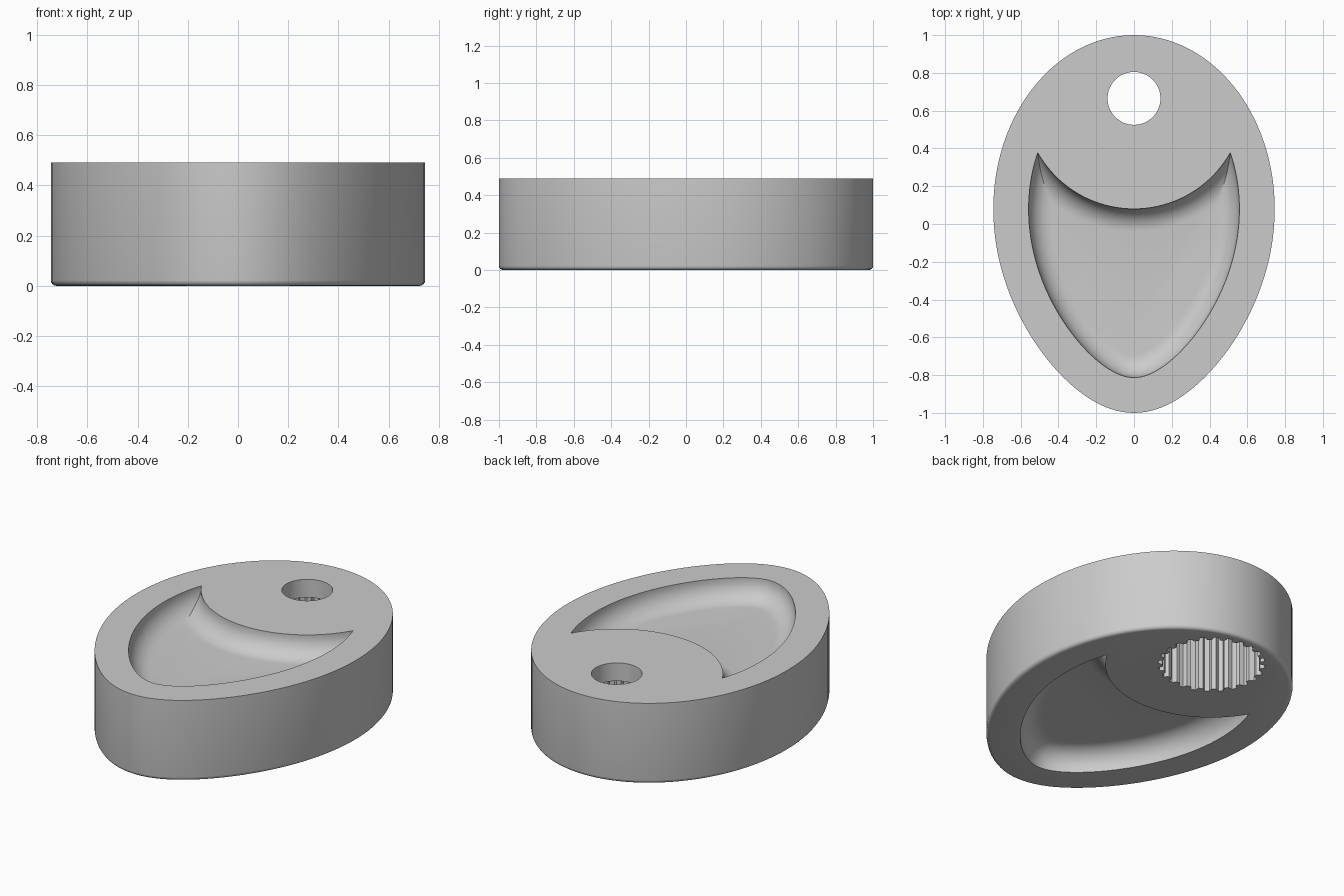
import bpy, bmesh, math

cube = bpy.data.objects.get("Cube")
if cube:
    bpy.data.objects.remove(cube, do_unlink=True)

HEIGHT = 0.49
HALF_WIDTH = 0.745
WIDEST_Y = 0.08
HOLE_Y, HOLE_R = 0.665, 0.14
BOSS_R = 0.585       # round land kept around the hole
RIM = 0.187          # rim width around the pockets
FILLET = 0.12
DEPTH = 0.125

grey = bpy.data.materials.new("light grey")
grey.use_nodes = True
grey.diffuse_color = (0.6, 0.6, 0.6, 1)
grey.node_tree.nodes["Principled BSDF"].inputs["Base Color"].default_value = (0.6, 0.6, 0.6, 1)


def egg(t, inset=0.0):
    """Point on the egg outline, moved inwards along the normal."""
    def raw(a):
        s = math.sin(a)
        if s >= 0:
            return HALF_WIDTH * math.cos(a), WIDEST_Y + (1 - WIDEST_Y) * s
        return HALF_WIDTH * math.cos(a) * (1 - 0.16 * s * s), WIDEST_Y + (1 + WIDEST_Y) * s
    x, y = raw(t)
    (x0, y0), (x1, y1) = raw(t - 0.001), raw(t + 0.001)
    dx, dy = x1 - x0, y1 - y0
    length = math.hypot(dx, dy)
    return x - inset * dy / length, y + inset * dx / length


def loft(name, layers):
    """Closed solid through a stack of (outline, z) layers."""
    bm = bmesh.new()
    loops = [[bm.verts.new((x, y, z)) for x, y in pts] for pts, z in layers]
    n = len(loops[0])
    for low, high in zip(loops, loops[1:]):
        for i in range(n):
            j = (i + 1) % n
            bm.faces.new((low[i], low[j], high[j], high[i]))
    bm.faces.new(loops[0][::-1])
    bm.faces.new(loops[-1])
    bmesh.ops.recalc_face_normals(bm, faces=bm.faces)
    mesh = bpy.data.meshes.new(name)
    bm.to_mesh(mesh)
    bm.free()
    mesh.materials.append(grey)
    obj = bpy.data.objects.new(name, mesh)
    bpy.context.collection.objects.link(obj)
    return obj


def egg_outline(inset, n=128):
    return [egg(2 * math.pi * i / n, inset) for i in range(n)]


def circle(radius, n=64):
    return [(radius * math.cos(2 * math.pi * i / n),
             HOLE_Y + radius * math.sin(2 * math.pi * i / n)) for i in range(n)]


def pocket_outline(d, n_egg=90, n_arc=40):
    """Inset egg with the round land bitten out of its back, inset by d."""
    radius = BOSS_R + d
    lo, hi = -0.6, 1.2
    for _ in range(50):      # find the horn where both curves meet
        mid = (lo + hi) / 2
        x, y = egg(mid, RIM + d)
        if math.hypot(x, y - HOLE_Y) > radius:
            lo = mid
        else:
            hi = mid
    horn_x, horn_y = egg(lo, RIM + d)
    span = math.pi + 2 * lo
    pts = [egg(lo - span * i / n_egg, RIM + d) for i in range(n_egg + 1)]
    a = math.atan2(horn_x, HOLE_Y - horn_y)
    for i in range(1, n_arc):
        b = -a + 2 * a * i / n_arc
        pts.append((radius * math.sin(b), HOLE_Y - radius * math.cos(b)))
    return pts


# Body: flat top, small rounded lower edge
edge = 0.022
steps = [math.pi / 2 * i / 4 for i in range(5)]
body = loft("egg_body",
            [(egg_outline(edge * (1 - math.sin(a))), edge * (1 - math.cos(a))) for a in steps]
            + [(egg_outline(0), HEIGHT)])

# Filleted pocket cutters, above and below
steps = [math.pi / 2 * i / 10 for i in range(11)]
profile = [(0, -0.05)] + [(FILLET * (1 - math.cos(a)), DEPTH - FILLET * (1 - math.sin(a)))
                          for a in steps]
outlines = [(pocket_outline(d), depth) for d, depth in profile]
cutters = [loft("top_pocket_cutter", [(p, HEIGHT - h) for p, h in outlines]),
           loft("bottom_pocket_cutter", outlines)]

# Round through hole
cutters.append(loft("hole_cutter", [(circle(HOLE_R), 0.2), (circle(HOLE_R), HEIGHT + 0.1)]))

# Toothed socket below
teeth = 24
socket = []
for k in range(teeth):
    for part, r in ((0, 0.27), (0.35, 0.27), (0.5, 0.295), (0.85, 0.295)):
        a = 2 * math.pi * (k + part) / teeth
        socket.append((r * math.cos(a), HOLE_Y + r * math.sin(a)))
cutters.append(loft("socket_cutter", [(socket, -0.1), (socket, 0.38)]))

# Cut everything, then shade
bpy.ops.object.select_all(action='DESELECT')
bpy.context.view_layer.objects.active = body
body.select_set(True)
for cutter in cutters:
    cutter.hide_render = True
    mod = body.modifiers.new(cutter.name, 'BOOLEAN')
    mod.operation = 'DIFFERENCE'
    mod.solver = 'EXACT'
    mod.object = cutter
    bpy.ops.object.modifier_apply(modifier=mod.name)
    bpy.data.objects.remove(cutter, do_unlink=True)
bpy.ops.object.shade_smooth_by_angle(angle=math.radians(30))
